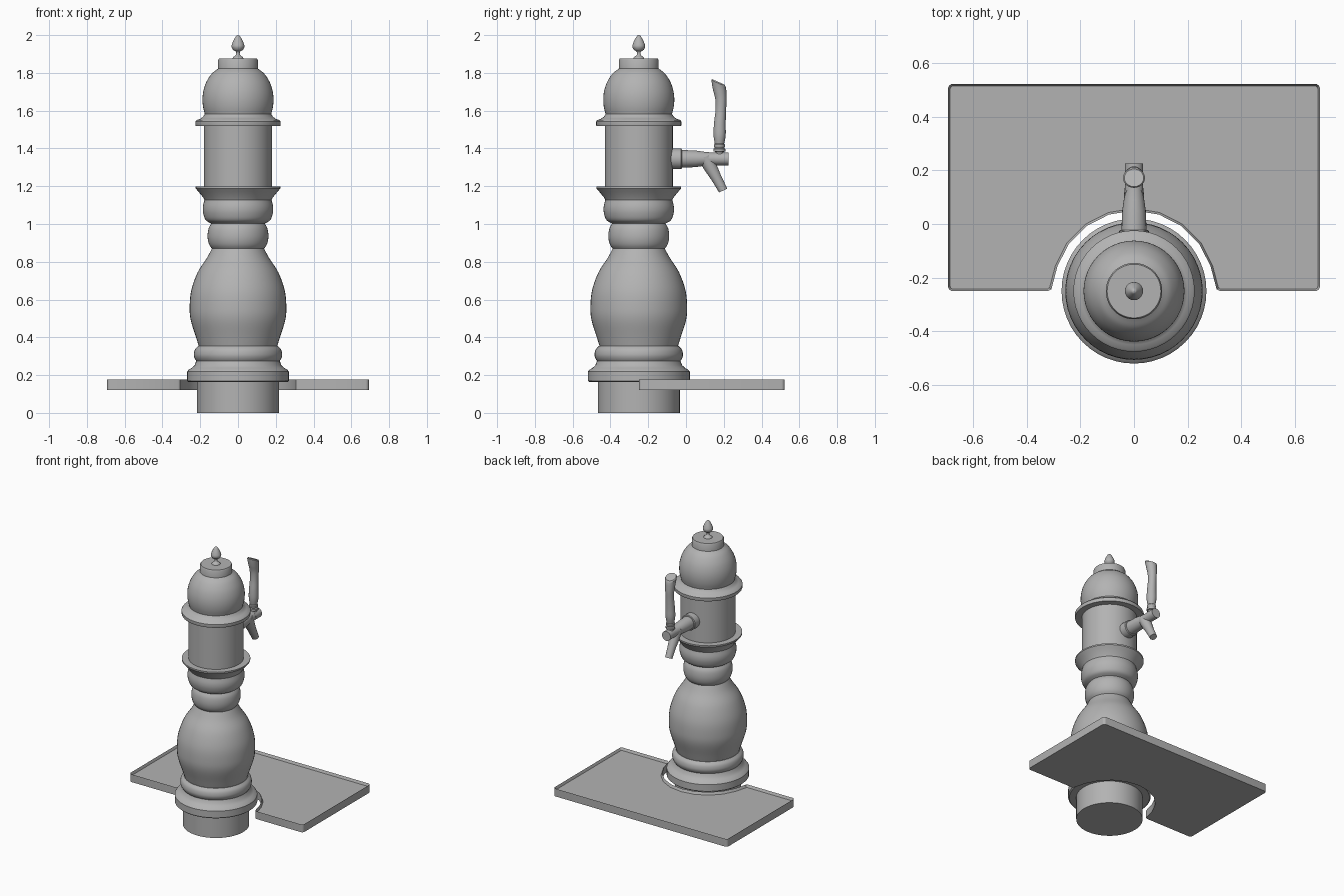
import bpy, bmesh, math
from mathutils import Vector

cube = bpy.data.objects.get("Cube")
if cube:
    bpy.data.objects.remove(cube, do_unlink=True)

CY = -0.25          # column axis
TAP_Z = 1.345       # tap axis height
grey = bpy.data.materials.new("plain grey")
grey.use_nodes = True
COLOUR = (0.45, 0.45, 0.45, 1)
grey.diffuse_color = COLOUR
grey.node_tree.nodes["Principled BSDF"].inputs["Base Color"].default_value = COLOUR


def finish(name, bm, angle=35):
    bmesh.ops.recalc_face_normals(bm, faces=bm.faces)
    mesh = bpy.data.meshes.new(name)
    bm.to_mesh(mesh)
    bm.free()
    mesh.materials.append(grey)
    ob = bpy.data.objects.new(name, mesh)
    bpy.context.collection.objects.link(ob)
    bpy.ops.object.select_all(action='DESELECT')
    ob.select_set(True)
    bpy.context.view_layer.objects.active = ob
    bpy.ops.object.shade_smooth_by_angle(angle=math.radians(angle))
    return ob


def loft(name, rings, sides=24):
    """Skin capped rings given as (centre, direction, radius)."""
    bm = bmesh.new()
    loops = []
    for centre, direction, r in rings:
        d = Vector(direction).normalized()
        u = Vector((1, 0, 0))
        v = d.cross(u)
        loops.append([bm.verts.new(Vector(centre) + r * (u * math.cos(a) + v * math.sin(a)))
                      for a in (math.tau * i / sides for i in range(sides))])
    for a, b in zip(loops, loops[1:]):
        for i in range(sides):
            j = (i + 1) % sides
            bm.faces.new((a[i], a[j], b[j], b[i]))
    bm.faces.new(loops[0])
    bm.faces.new(loops[-1])
    return finish(name, bm)


def curve_through(points, steps=5):
    """Smooth a short profile."""
    p = [Vector(q) for q in points]
    p = [2 * p[0] - p[1]] + p + [2 * p[-1] - p[-2]]
    out = []
    for a, b, c, d in zip(p, p[1:], p[2:], p[3:]):
        for k in range(steps):
            t = k / steps
            out.append(0.5 * (2 * b + (c - a) * t + (2 * a - 5 * b + 4 * c - d) * t ** 2
                              + (3 * b - a - 3 * c + d) * t ** 3))
    return out + [p[-2]]


def turned(name, profile, smooth=True, sides=48):
    pts = curve_through(profile) if smooth else profile
    return loft(name, [((0, CY, z), (0, 0, 1), r) for r, z in pts], sides)


# Column, bottom to top
turned("base_drum", [(0.217, 0), (0.217, 0.17)], False)
turned("base_moulding", [(0.21, 0.163), (0.262, 0.163), (0.27, 0.17), (0.27, 0.218), (0.262, 0.228),
                         (0.245, 0.238), (0.23, 0.252), (0.221, 0.275)], False)
turned("base_ring", [(0.218, 0.27), (0.23, 0.29), (0.234, 0.31), (0.228, 0.335), (0.21, 0.355)])
turned("lower_body", [(0.205, 0.345), (0.222, 0.40), (0.25, 0.49), (0.256, 0.56), (0.247, 0.65),
                      (0.213, 0.745), (0.165, 0.82), (0.135, 0.875)])
turned("neck_ring", [(0.13, 0.86), (0.152, 0.89), (0.161, 0.93), (0.156, 0.975), (0.138, 1.008)])
turned("upper_ring", [(0.138, 1.0), (0.17, 1.02), (0.184, 1.055), (0.186, 1.09), (0.177, 1.13)])
turned("collar_flare", [(0.176, 1.125), (0.184, 1.14), (0.21, 1.172), (0.224, 1.188),
                        (0.224, 1.198), (0.18, 1.198)], False)
turned("tap_drum", [(0.18, 1.19), (0.18, 1.53)], False)
turned("dome_rim", [(0.18, 1.518), (0.224, 1.518), (0.226, 1.524), (0.226, 1.542), (0.22, 1.55),
                    (0.2, 1.557), (0.185, 1.568), (0.176, 1.582)], False)
turned("dome", [(0.174, 1.575), (0.185, 1.62), (0.188, 1.665), (0.182, 1.71), (0.166, 1.755),
                (0.138, 1.797), (0.105, 1.823)])
turned("dome_cap", [(0.105, 1.81), (0.105, 1.868), (0.1, 1.877), (0.0, 1.877)], False)
turned("finial", [(0.03, 1.875), (0.025, 1.884), (0.011, 1.895), (0.011, 1.912), (0.026, 1.922),
                  (0.034, 1.94), (0.028, 1.962), (0.018, 1.982), (0.009, 1.996), (0.001, 2.0)], True, 20)


# Tap
def along_y(name, profile):
    return loft(name, [((0, y, TAP_Z), (0, 1, 0), r) for y, r in profile])


along_y("tap_flange", [(-0.08, 0.055), (-0.026, 0.055), (-0.022, 0.05)])
along_y("tap_body", [(-0.03, 0.047), (0.05, 0.044), (0.09, 0.038), (0.13, 0.034), (0.17, 0.033)])
along_y("tap_end", [(0.155, 0.034), (0.225, 0.034)])
loft("tap_spout", [((0, y, z), (0, 0.42, -0.9), r) for y, z, r in
                   ((0.10, 1.355, 0.038), (0.13, 1.30, 0.035), (0.16, 1.245, 0.028), (0.197, 1.177, 0.024))])
loft("handle_collar", [((0, 0.177, z), (0, 0, 1), r) for z, r in
                       ((1.35, 0.022), (1.382, 0.022), (1.384, 0.031), (1.398, 0.031), (1.402, 0.024),
                        (1.41, 0.029), (1.42, 0.029), (1.43, 0.021))])

# Handle with a slanted, slightly rounded tip
handle = curve_through([(0.177, 1.42, 0.024), (0.178, 1.47, 0.032), (0.179, 1.53, 0.031),
                        (0.184, 1.60, 0.028), (0.185, 1.66, 0.030), (0.178, 1.71, 0.035)])
rings = [((0, y, z), (0, 0, 1), r) for y, z, r in handle]
rings += [((0, 0.174, 1.732), (0, 0.25, 1), 0.038), ((0, 0.172, 1.745), (0, 0.45, 1), 0.041),
          ((0, 0.172, 1.752), (0, 0.45, 1), 0.036)]
loft("tap_handle", rings)

# Drip tray: right half outline mirrored, then extruded and recessed
X, FRONT, BACK, R, CUT = 0.693, -0.25, 0.522, 0.018, 0.3
half = [(CUT * math.sin(math.pi * i / 10), CY + CUT * math.cos(math.pi * i / 10)) for i in range(5)]
half += [(0.303, -0.225), (0.308, -0.243), (0.32, FRONT)]
for cy, start in ((FRONT + R, -90), (BACK - R, 0)):
    for k in range(5):
        a = math.radians(start + 22.5 * k)
        half.append((X - R + R * math.cos(a), cy + R * math.sin(a)))
outline = half + [(-x, y) for x, y in reversed(half) if x > 0.001]
bm = bmesh.new()
bottom = bm.faces.new([bm.verts.new((x, y, 0.122)) for x, y in outline])
ext = bmesh.ops.extrude_face_region(bm, geom=[bottom], use_keep_orig=True)
top = [g for g in ext["geom"] if isinstance(g, bmesh.types.BMFace)]
bmesh.ops.translate(bm, verts=top[0].verts[:], vec=(0, 0, 0.056))
bmesh.ops.recalc_face_normals(bm, faces=bm.faces)
bmesh.ops.inset_region(bm, faces=top, thickness=0.008, use_even_offset=True)
bmesh.ops.translate(bm, verts=top[0].verts[:], vec=(0, 0, -0.018))
finish("drip_tray", bm)
